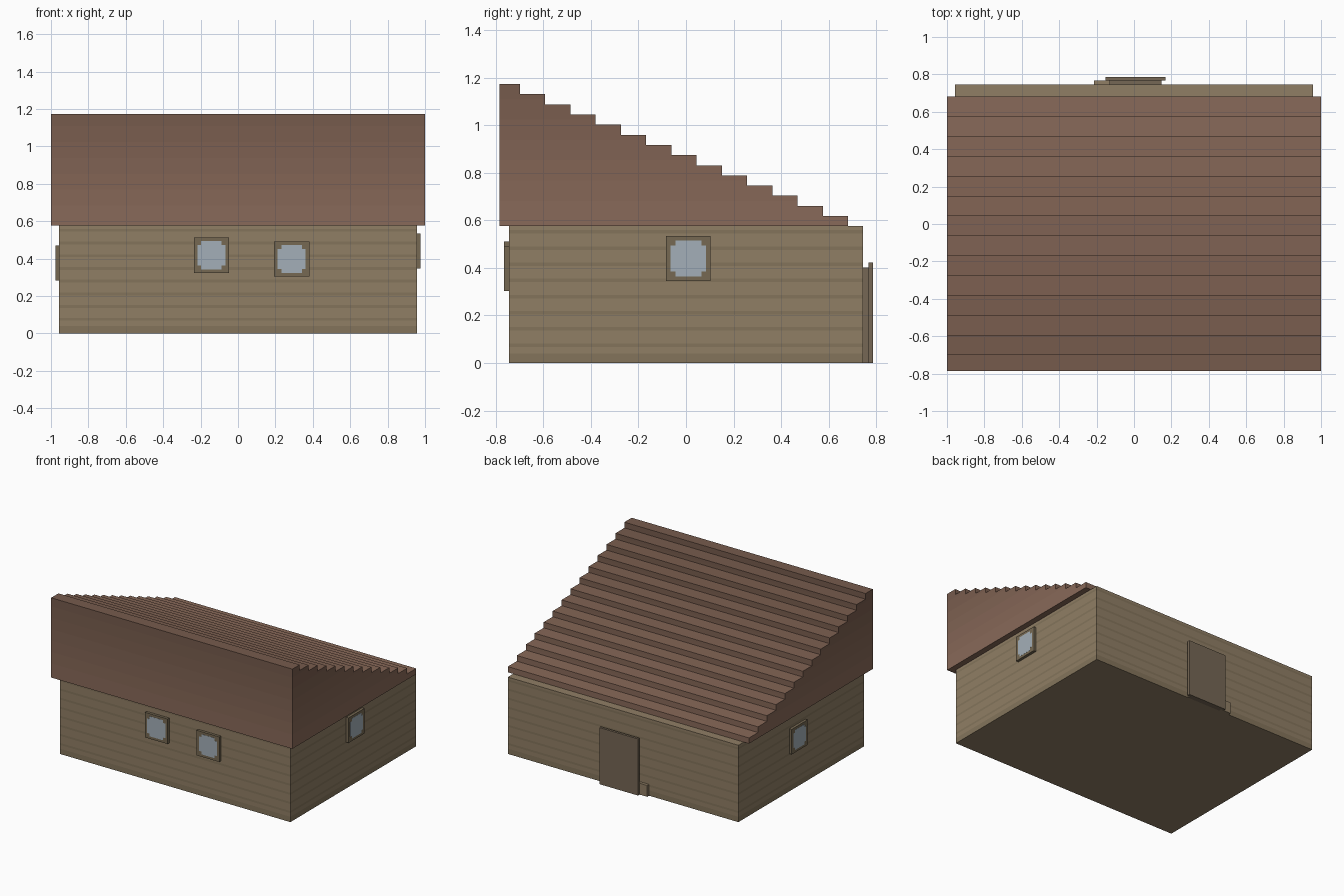
import bpy, bmesh
from mathutils import Matrix

if "Cube" in bpy.data.objects:
    bpy.data.objects.remove(bpy.data.objects["Cube"])


def material(name, rgb):
    m = bpy.data.materials.new(name)
    m.diffuse_color = (*rgb, 1)
    m.use_nodes = True
    m.node_tree.nodes["Principled BSDF"].inputs["Base Color"].default_value = m.diffuse_color
    return m


def finish(bm, name, mats):
    bmesh.ops.recalc_face_normals(bm, faces=bm.faces)
    me = bpy.data.meshes.new(name)
    bm.to_mesh(me)
    bm.free()
    for m in mats:
        me.materials.append(m)
    ob = bpy.data.objects.new(name, me)
    bpy.context.collection.objects.link(ob)
    return ob


def extruded(points, vec):
    bm = bmesh.new()
    face = bm.faces.new([bm.verts.new(p) for p in points])
    res = bmesh.ops.extrude_face_region(bm, geom=[face], use_keep_orig=True)
    moved = [g for g in res["geom"] if isinstance(g, bmesh.types.BMVert)]
    bmesh.ops.translate(bm, verts=moved, vec=vec)
    return bm


def block(x0, x1, y0, y1, z0, z1):
    return extruded([(x0, y0, z0), (x1, y0, z0), (x1, y1, z0), (x0, y1, z0)],
                    (0, 0, z1 - z0))


def cut_levels(bm, levels):
    for z in levels:
        bmesh.ops.bisect_plane(bm, geom=bm.verts[:] + bm.edges[:] + bm.faces[:],
                               plane_co=(0, 0, z), plane_no=(0, 0, 1))


plank = material("plank", (0.28, 0.21, 0.13))
plank_dark = material("plank_dark", (0.23, 0.175, 0.105))
frame = material("window_frame", (0.18, 0.14, 0.085))
glass = material("glass", (0.37, 0.43, 0.48))
door_wood = material("door_wood", (0.18, 0.135, 0.09))

# Walls: a box with dark seams between the planks
WALL_H = 0.576
PITCH = 0.068
bm = block(-0.956, 0.956, -0.745, 0.745, 0, WALL_H)
seams = [i * PITCH for i in range(1, 9)]
cut_levels(bm, [0.04] + [s for z in seams for s in (z, z + 0.015)])
for f in bm.faces:
    z = f.calc_center_median().z
    if abs(f.normal.z) < 0.5 and (z < 0.04 or (z % PITCH) < 0.015):
        f.material_index = 1
finish(bm, "walls", [plank, plank_dark])

# Roof: stepped lean-to, high at the front
STEPS, RUN, RISE = 14, 0.1062, 0.0427
profile = [(-1, -0.785, WALL_H), (-1, 0.682, WALL_H)]
for i in range(STEPS):
    y = 0.682 - i * RUN
    z = WALL_H + (i + 1) * RISE
    y_next = y - RUN if i < STEPS - 1 else -0.785
    profile += [(-1, y, z), (-1, y_next, z)]
bm = extruded(profile, (2, 0, 0))
BANDS = 7
bands = [WALL_H + RISE * (2 * i + 0.5) for i in range(1, BANDS)]
cut_levels(bm, bands)
for f in bm.faces:
    z = f.calc_center_median().z
    f.material_index = sum(z > b for b in bands)
tones = [material(f"roof_tone_{i}", [c * (1 - 0.045 * i) for c in (0.25, 0.143, 0.1)])
         for i in range(BANDS)]
finish(bm, "roof", tones)


# Windows: shallow square frame with a notched-corner pane
def window(name, matrix, size):
    h = size / 2
    bm = block(-h, h, -0.02, 0, -h, h)
    bm.transform(matrix)
    finish(bm, name + "_frame", [frame])
    a, b = h * 0.8, h * 0.58
    quarter = [(a, b), (b, b), (b, a)]
    pts = []
    for sx, sz in ((1, 1), (-1, 1), (-1, -1), (1, -1)):
        q = quarter if sx * sz > 0 else quarter[::-1]
        pts += [(sx * x, -0.02, sz * z) for x, z in q]
    bm = extruded(pts, (0, -0.001, 0))
    bm.transform(matrix)
    finish(bm, name + "_glass", [glass])


def place(x, y, z, quarter_turns):
    return Matrix.Translation((x, y, z)) @ Matrix.Rotation(quarter_turns * 1.5707963, 4, 'Z')


window("front_left_window", place(-0.142, -0.745, 0.418, 0), 0.188)
window("front_right_window", place(0.287, -0.745, 0.398, 0), 0.188)
window("right_window", place(0.956, 0.01, 0.44, 1), 0.188)
window("left_window", place(-0.956, 0.048, 0.376, -1), 0.188)

# Back door: inner panel, larger outer slab, small block beside it
finish(block(-0.13, 0.147, 0.745, 0.768, 0, 0.402), "door_panel", [door_wood])
finish(block(-0.152, 0.168, 0.768, 0.786, 0, 0.424), "door_slab", [door_wood])
finish(block(-0.215, -0.13, 0.745, 0.767, 0, 0.085), "door_side_block", [plank])
